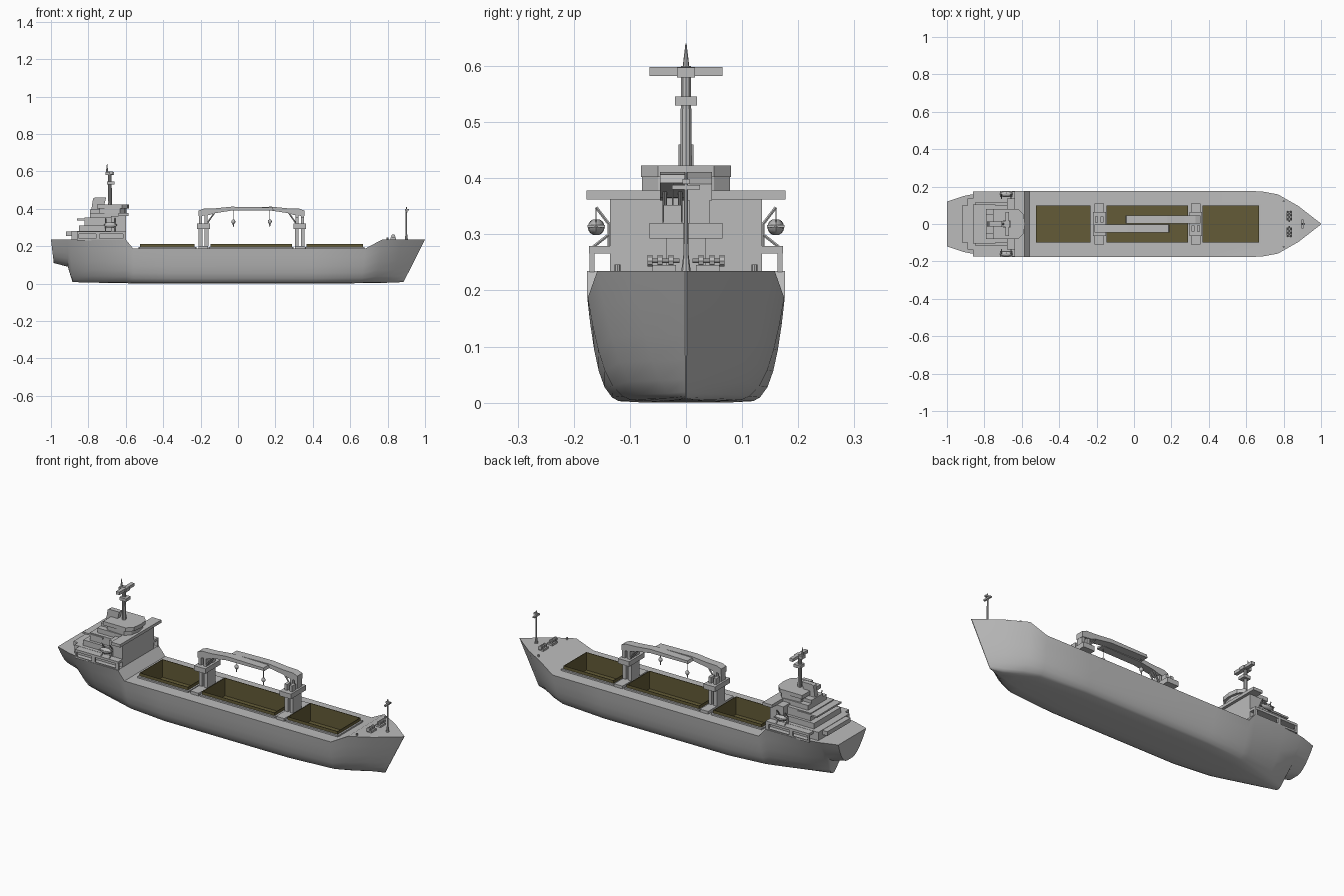
import bpy, bmesh, math
from mathutils import Vector

if "Cube" in bpy.data.objects:
    bpy.data.objects.remove(bpy.data.objects["Cube"])


def material(name, rgb):
    m = bpy.data.materials.new(name)
    m.diffuse_color = (*rgb, 1)
    m.use_nodes = True
    m.node_tree.nodes["Principled BSDF"].inputs["Base Color"].default_value = m.diffuse_color
    return m


GREY = material("ship grey", (0.5, 0.5, 0.5))
OLIVE = material("hold olive", (0.125, 0.105, 0.038))


def make(name, verts, faces, mat=GREY, smooth=False):
    me = bpy.data.meshes.new(name)
    me.from_pydata(verts, [], faces)
    bm = bmesh.new()
    bm.from_mesh(me)
    bmesh.ops.recalc_face_normals(bm, faces=bm.faces)
    bm.to_mesh(me)
    bm.free()
    ob = bpy.data.objects.new(name, me)
    bpy.context.collection.objects.link(ob)
    me.materials.append(mat)
    if smooth:
        bpy.ops.object.select_all(action='DESELECT')
        ob.select_set(True)
        bpy.context.view_layer.objects.active = ob
        bpy.ops.object.shade_smooth_by_angle(angle=math.radians(32))
    return ob


def loft(name, rings, mat=GREY, smooth=False):
    n = len(rings[0])
    verts = [p for r in rings for p in r]
    faces = [(i * n + j, i * n + (j + 1) % n, (i + 1) * n + (j + 1) % n, (i + 1) * n + j)
             for i in range(len(rings) - 1) for j in range(n)]
    faces += [tuple(range(n)), tuple(range(len(verts) - n, len(verts)))]
    return make(name, verts, faces, mat, smooth)


def box(name, x0, x1, y0, y1, z0, z1, mat=GREY):
    return loft(name, [[(x0, y0, z), (x1, y0, z), (x1, y1, z), (x0, y1, z)] for z in (z0, z1)], mat)


def side_prism(name, profile, y0, y1):
    return loft(name, [[(x, y, z) for x, z in profile] for y in (y0, y1)])


def plan_prism(name, plan, z0, z1):
    return loft(name, [[(x, y, z) for x, y in plan] for z in (z0, z1)])


def rod(name, a, b, r, r2=None, n=8):
    a, b = Vector(a), Vector(b)
    q = (b - a).to_track_quat('Z', 'Y')
    ring = lambda c, s: [c + q @ Vector((s * math.cos(2 * math.pi * i / n), s * math.sin(2 * math.pi * i / n), 0))
                         for i in range(n)]
    return loft(name, [ring(a, r), ring(b, r if r2 is None else r2)], smooth=True)


def ball(name, c, sx, sy, sz):
    prof = [math.pi * k / 8 for k in range(1, 8)]
    rings = [[(c[0] + sx * math.sin(t) * math.cos(math.pi * i / 6), c[1] + sy * math.sin(t) * math.sin(math.pi * i / 6),
               c[2] - sz * math.cos(t)) for i in range(12)] for t in prof]
    return loft(name, rings, smooth=True)


# Hull stations: x top, x bottom, half beam top, half beam bottom, z bottom, z top, fullness
stations = [(-1.0, -.985, .12, .02, .11, .235, .5), (-.91, -.91, .15, .012, .09, .235, .5),
            (-.90, -.885, .152, .008, .008, .235, .8), (-.78, -.78, .174, .02, .005, .235, .5),
            (-.60, -.60, .176, .05, .002, .235, .28), (-.56, -.56, .176, .055, .001, .187, .26),
            (-.35, -.35, .176, .07, 0, .187, .18), (.40, .40, .176, .07, 0, .187, .18),
            (.68, .66, .175, .05, .002, .187, .23), (.77, .74, .158, .035, .003, .235, .33),
            (.88, .82, .095, .015, .005, .235, .5), (1.0, .885, .002, .001, .008, .235, 1)]
levels = (1, .75, .5, .3, .15, .05, .015, 0)
rings = []
for xt, xb, bt, bb, zb, zt, p in stations:
    half = [(xb + (xt - xb) * t, bb + (bt - bb) * t ** p, zb + (zt - zb) * t) for t in levels]
    rings.append(half + [(x, -y, z) for x, y, z in reversed(half)])
hull = loft("hull", rings, smooth=True)

# Cargo holds cut into the deck, lined in olive with a low grey rim
HOLD = .115
for x0, x1 in ((-.52, -.235), (-.145, .285), (.37, .665)):
    cut = box("hold_cutter", x0 - .001, x1 + .001, -.096, .096, HOLD - .003, .3)
    mod = hull.modifiers.new("hold", 'BOOLEAN')
    mod.object, mod.operation, mod.solver = cut, 'DIFFERENCE', 'EXACT'
    bpy.ops.object.select_all(action='DESELECT')
    hull.select_set(True)
    bpy.context.view_layer.objects.active = hull
    bpy.ops.object.modifier_apply(modifier=mod.name)
    bpy.data.objects.remove(cut)
    box("hold_floor", x0, x1, -.095, .095, HOLD - .005, HOLD, OLIVE)
    for s in (-1, 1):
        ya, yb = sorted((s * .095, s * .098))
        box("hold_side", x0 - .003, x1 + .003, ya, yb, HOLD, .211, OLIVE)
        ya, yb = sorted((s * .098, s * .108))
        box("hold_rim", x0 - .01, x1 + .01, ya, yb, .18, .195)
    for xa in (x0 - .003, x1):
        box("hold_end", xa, xa + .003, -.095, .095, HOLD, .211, OLIVE)
    for xa in (x0 - .012, x1 + .003):
        box("hold_end_rim", xa, xa + .009, -.098, .098, .18, .195)

# Two deck cranes facing each other
for cx, d in ((-.185, 1), (.33, -1)):
    X = lambda v: cx + d * v
    bx = lambda name, a, b, *r: box(name, min(X(a), X(b)), max(X(a), X(b)), *r)
    bx("crane_base", -.025, .025, -.11, .11, .18, .202)
    for a in (-.026, .006):
        bx("crane_leg", a, a + .02, -.035, .035, .2, .295)
    bx("crane_house", -.034, .034, -.065, .065, .293, .32)
    y0, y1 = (-.046, -.002) if d > 0 else (.002, .046)
    ym = (y0 + y1) / 2
    for a in (-.024, .006):
        bx("crane_post", a, a + .017, y0 + .004, y1 - .004, .32, .375)
        bx("crane_short_post", a, a + .017, -ym - .016, -ym + .016, .32, .352)
    boom = [(-.025, .36), (-.025, .39), (0, .4), (.06, .402), (.15, .411), (.37, .407),
            (.375, .392), (.15, .39), (.06, .376), (.03, .366)]
    side_prism("crane_boom", [(X(a), z) for a, z in boom], y0, y1)
    for y in (y0 + .008, y1 - .008):
        rod("boom_strut", (X(.022), y, .325), (X(.06), y, .38), .004)
    rod("hook_wire", (X(.355), ym, .395), (X(.355), ym, .335), .0015, n=6)
    ball("hook_block", (X(.355), ym, .331), .011, .009, .012)
    rod("hook", (X(.355), ym, .322), (X(.355), ym, .303), .004, .002, n=6)

# Superstructure tiers
box("house_lower", -.89, -.6, -.135, .135, .23, .28)
box("aft_deck_ledge", -.92, -.87, -.10, .10, .255, .278)
box("house_middle", -.85, -.6, -.115, .115, .28, .31)
box("house_upper", -.82, -.63, -.10, .10, .31, .352)
box("house_front", -.68, -.6, -.135, .135, .28, .362)
box("house_top", -.79, -.6, -.08, .08, .35, .378)
box("bridge_wings", -.64, -.585, -.177, .177, .362, .378)
box("aft_platform", -.86, -.74, -.105, .105, .338, .347)
box("aft_locker", -.79, -.735, -.05, .05, .375, .395)
plan = [(-.74, -.07), (-.63, -.078), (-.605, -.05), (-.595, 0), (-.605, .05), (-.63, .078), (-.74, .07)]
plan_prism("bridge", plan, .375, .403)
roof = [(-.755, -.08), (-.62, -.08), (-.59, -.05), (-.583, 0), (-.59, .05), (-.62, .08), (-.755, .08)]
plan_prism("bridge_roof", roof, .402, .423)
side_prism("funnel_fin", [(-.785, .39), (-.775, .455), (-.765, .46), (-.705, .46), (-.715, .42), (-.715, .39)],
           -.013, .013)

# Side galleries with open bays, lifeboats and davits
for s in (-1, 1):
    def sbox(name, x0, x1, y0, y1, z0, z1):
        return box(name, x0, x1, *sorted((s * y0, s * y1)), z0, z1)
    sbox("gallery_roof", -.86, -.6, .13, .173, .266, .279)
    for x0, x1 in ((-.86, -.85), (-.76, -.74), (-.615, -.598)):
        sbox("gallery_post", x0, x1, .163, .172, .23, .268)
    sbox("gallery_sill", -.86, -.6, .166, .172, .23, .24)
    ball("lifeboat", (-.683, s * .16, .313), .036, .015, .015)
    sbox("lifeboat_rail", -.717, -.649, .1445, .1755, .312, .317)
    for x in (-.708, -.658):
        rod("davit_foot", (x, s * .165, .278), (x, s * .137, .3), .003, n=6)
        rod("davit_post", (x, s * .137, .278), (x, s * .137, .32), .003, n=6)
        rod("davit_arm", (x, s * .137, .318), (x, s * .16, .348), .003, n=6)
        rod("davit_fall", (x + .003, s * .16, .348), (x + .003, s * .16, .316), .001, n=6)
    for x in (-.61, .80):
        rod("bollard", (x, s * .122, .23), (x, s * .122, .246), .005)

# Main mast with platform and radar
rod("main_mast", (-.685, 0, .42), (-.685, 0, .6), .011, .009, n=10)
box("mast_platform", -.70, -.66, -.02, .02, .53, .546)
box("radar_mount", -.708, -.662, -.016, .016, .58, .597)
box("radar_bar", -.688, -.668, -.065, .065, .582, .598)
rod("mast_spike", (-.70, 0, .59), (-.70, 0, .64), .007, .001)

# Foremast and anchor windlasses
rod("foremast", (.90, 0, .23), (.90, 0, .41), .005, .003)
rod("foremast_foot", (.90, 0, .23), (.90, 0, .262), .009, .005)
box("foremast_crossbar", .895, .905, -.025, .025, .38, .388)
box("foremast_lamp", .892, .914, -.006, .006, .39, .399)
for s in (-1, 1):
    rod("windlass_shaft", (.83, s * .012, .253), (.83, s * .068, .253), .004)
    for y in (.022, .042, .06):
        rod("windlass_drum", (.83, s * y, .253), (.83, s * (y + .009), .253), .011, n=10)
    box("windlass_bed", .815, .845, *sorted((s * .018, s * .06)), .23, .245)
